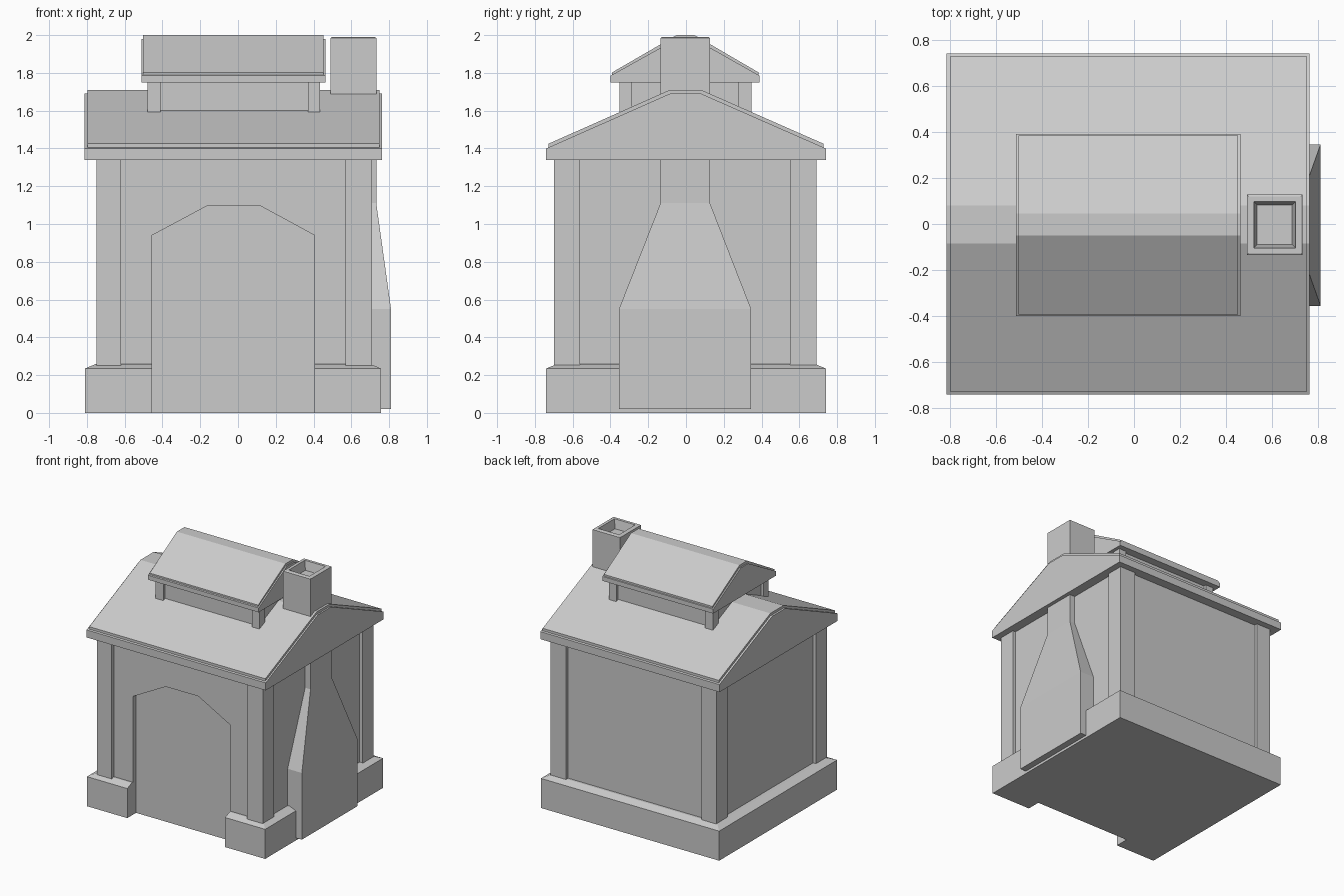
import bpy, bmesh

if "Cube" in bpy.data.objects:
    bpy.data.objects.remove(bpy.data.objects["Cube"])


def loft(name, rings):
    """Skin a stack of matching closed rings and cap both ends."""
    bm = bmesh.new()
    rows = [[bm.verts.new(p) for p in r] for r in rings]
    n = len(rows[0])
    for a, b in zip(rows, rows[1:]):
        for i in range(n):
            j = (i + 1) % n
            bm.faces.new((a[i], a[j], b[j], b[i]))
    bm.faces.new(rows[0][::-1])
    bm.faces.new(rows[-1])
    bmesh.ops.recalc_face_normals(bm, faces=bm.faces)
    me = bpy.data.meshes.new(name)
    bm.to_mesh(me)
    bm.free()
    ob = bpy.data.objects.new(name, me)
    bpy.context.collection.objects.link(ob)
    return ob


def rect(x0, x1, y0, y1, z, inset=0.0):
    x0, x1, y0, y1 = x0 + inset, x1 - inset, y0 + inset, y1 - inset
    return [(x0, y0, z), (x1, y0, z), (x1, y1, z), (x0, y1, z)]


def box(name, x0, x1, y0, y1, z0, z1):
    return loft(name, [rect(x0, x1, y0, y1, z0), rect(x0, x1, y0, y1, z1)])


def gable(name, x0, x1, y0, y1, r0, r1, base, eave, ridge):
    """Flat-ridged gable roof block running along x."""
    prof = [(y0, base), (y1, base), (y1, eave), (r1, ridge), (r0, ridge), (y0, eave)]
    return loft(name, [[(x, y, z) for y, z in prof] for x in (x0, x1)])


def posts(name, xs, ys, z0, z1):
    for i, (x0, x1) in enumerate(xs):
        for j, (y0, y1) in enumerate(ys):
            box(f"{name}_{i}{j}", x0, x1, y0, y1, z0, z1)


# Stone plinth with a doorway notch and sloped top
DL, DR, DY = -0.455, 0.405, -0.63


def plinth_ring(z, s):
    return [(-.81 + s, -.74 + s, z), (DL, -.74 + s, z), (DL, DY, z), (DR, DY, z),
            (DR, -.74 + s, z), (.757 - s, -.74 + s, z), (.757 - s, .74 - s, z),
            (-.81 + s, .74 - s, z)]


loft("plinth", [plinth_ring(0, 0), plinth_ring(.235, 0), plinth_ring(.258, .055)])

# Walls: core block (its front is the door panel) and a front wall with arched opening
box("wall_core", -.725, .685, DY, .665, 0, 1.36)
arch = [(-.725, 0), (DL, 0), (DL, .94), (-.165, 1.095), (.12, 1.095), (DR, .94),
        (DR, 0), (.685, 0), (.685, 1.36), (-.725, 1.36)]
arch = [(x, max(z, .02)) for x, z in arch]
loft("front_wall", [[(x, y, z) for x, z in arch] for y in (-.67, DY)])

# Corner posts
posts("corner_post", [(-.75, -.62), (.57, .71)], [(-.70, -.56), (.55, .69)], .24, 1.35)

# Main roof with a slightly inset covering
gable("main_roof", -.813, .762, -.74, .74, -.085, .08, 1.34, 1.40, 1.69)
gable("main_roof_cover", -.798, .75, -.728, .728, -.085, .08, 1.39, 1.425, 1.71)

# Roof vent: walls, posts and its own small roof
box("vent_wall", -.46, .415, -.325, .32, 1.45, 1.76)
box("vent_wall_sill", -.45, .40, -.33, .325, 1.5, 1.76)
posts("vent_post", [(-.48, -.41), (.37, .435)], [(-.352, -.285), (.278, .347)], 1.5, 1.76)
gable("vent_roof", -.512, .462, -.40, .39, -.05, .045, 1.75, 1.785, 1.98)
gable("vent_roof_cover", -.502, .452, -.392, .385, -.05, .045, 1.77, 1.802, 2.0)

# Chimney breast tapering up the right wall
loft("chimney_breast", [
    rect(.66, .81, -.355, .345, .02),
    rect(.66, .81, -.355, .345, .55),
    rect(.66, .732, -.135, .127, 1.11),
    rect(.66, .732, -.135, .127, 1.36)])

# Chimney stack with a hollow flue
S = (.49, .732, -.135, .127)
loft("chimney_stack", [rect(*S, 1.5), rect(*S, 1.985), rect(*S, 1.99, .008),
                       rect(*S, 1.99, .03), rect(*S, 1.92, .045)])
